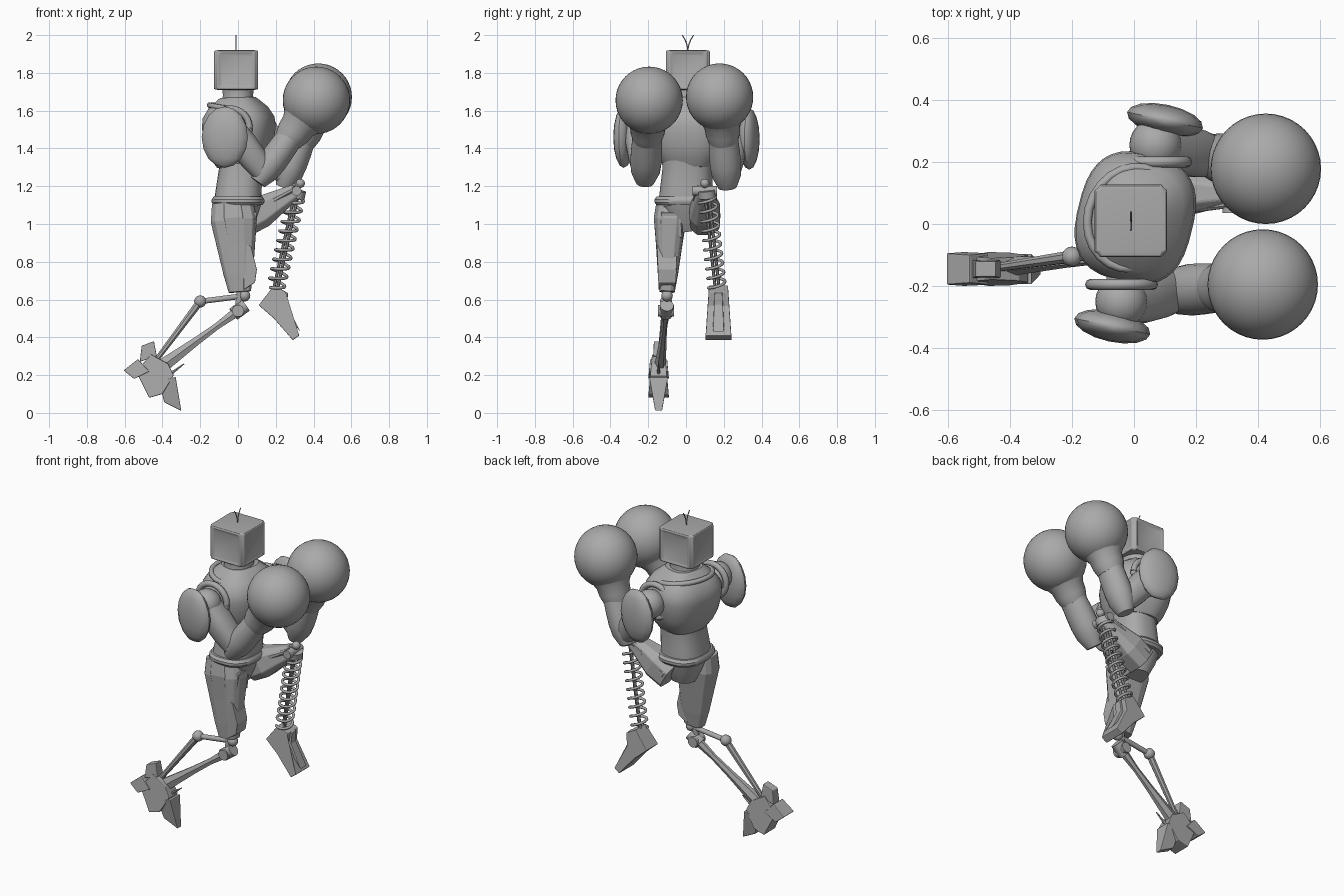
import bpy, bmesh, math
from mathutils import Vector, Matrix

default_cube = bpy.data.objects.get("Cube")
if default_cube:
    bpy.data.objects.remove(default_cube)

colour = (0.4, 0.4, 0.4, 1)
grey = bpy.data.materials.new("plain_grey")
grey.use_nodes = True
grey.diffuse_color = colour
grey.node_tree.nodes["Principled BSDF"].inputs["Base Color"].default_value = colour


def finish(name, bm, smooth=True, bevel=0.0):
    bmesh.ops.recalc_face_normals(bm, faces=bm.faces)
    mesh = bpy.data.meshes.new(name)
    bm.to_mesh(mesh)
    bm.free()
    mesh.materials.append(grey)
    part = bpy.data.objects.new(name, mesh)
    bpy.context.collection.objects.link(part)
    if bevel:
        modifier = part.modifiers.new("soft_edges", 'BEVEL')
        modifier.width = bevel
        modifier.segments = 2
        modifier.limit_method = 'ANGLE'
    if smooth:
        bpy.ops.object.select_all(action='DESELECT')
        bpy.context.view_layer.objects.active = part
        part.select_set(True)
        bpy.ops.object.shade_smooth_by_angle(angle=math.radians(35))


def limb(name, start, end, sizes, wide=1.0, sides=24, power=2.0, twist=0, smooth=True, bevel=0.0):
    """Skin evenly spaced superellipse rings from start to end; wide is width over depth."""
    start, end = Vector(start), Vector(end)
    axis = (end - start).normalized()
    across = Vector((0, 1, 0))
    if abs(axis.y) > 0.9:
        across = Vector((1, 0, 0))
    across = (across - axis * across.dot(axis)).normalized()
    deep = across.cross(axis)
    turn = Matrix.Rotation(math.radians(twist), 3, axis)
    across, deep = turn @ across, turn @ deep
    bm = bmesh.new()
    rings = []
    for k, size in enumerate(sizes):
        centre = start.lerp(end, k / (len(sizes) - 1))
        ring = []
        for i in range(sides):
            angle = math.tau * (i + 0.5) / sides
            c, s = math.cos(angle), math.sin(angle)
            c = math.copysign(abs(c) ** (2 / power), c)
            s = math.copysign(abs(s) ** (2 / power), s)
            ring.append(bm.verts.new(centre + size * (deep * c + across * s * wide)))
        rings.append(ring)
    for low, high in zip(rings, rings[1:]):
        for i in range(sides):
            j = (i + 1) % sides
            bm.faces.new((low[i], low[j], high[j], high[i]))
    bm.faces.new(rings[0])
    bm.faces.new(rings[-1])
    finish(name, bm, smooth, bevel)


def rod(name, start, end, radius, sides=12):
    limb(name, start, end, (radius, radius), sides=sides)


def ball(name, centre, radius, scale=(1, 1, 1), turn=0, segments=24):
    bm = bmesh.new()
    place = Matrix.Translation(centre) @ Matrix.Rotation(math.radians(turn), 4, 'Z')
    place = place @ Matrix.Diagonal((*scale, 1))
    bmesh.ops.create_uvsphere(bm, u_segments=segments, v_segments=segments // 2, radius=radius, matrix=place)
    finish(name, bm)


def prism(name, y, top_half, bottom_half, outline):
    """Solid from an x-z outline whose half width runs from top to bottom."""
    bm = bmesh.new()
    heights = [z for x, z in outline]
    low, high = min(heights), max(heights)
    walls = []
    for sign in (-1, 1):
        wall = []
        for x, z in outline:
            t = (z - low) / (high - low)
            half = bottom_half + (top_half - bottom_half) * t
            wall.append(bm.verts.new((x, y + sign * half, z)))
        walls.append(wall)
    left, right = walls
    for i in range(len(outline)):
        bm.faces.new((left[i - 1], left[i], right[i], right[i - 1]))
    caps = [bm.faces.new(wall) for wall in walls]
    bmesh.ops.triangulate(bm, faces=caps)
    finish(name, bm, False, 0.004)


def wire(name, points, thickness):
    curve = bpy.data.curves.new(name, 'CURVE')
    curve.dimensions = '3D'
    curve.bevel_depth = thickness
    curve.bevel_resolution = 2
    curve.use_fill_caps = True
    spline = curve.splines.new('POLY')
    spline.points.add(len(points) - 1)
    for slot, point in zip(spline.points, points):
        slot.co = (*point, 1)
    curve.materials.append(grey)
    bpy.context.collection.objects.link(bpy.data.objects.new(name, curve))


def coil(name, start, end, u, v, thickness, turns=1):
    count = turns * 24
    points = []
    for i in range(count + 1):
        angle = math.tau * turns * i / count
        points.append(start.lerp(end, i / count) + u * math.cos(angle) + v * math.sin(angle))
    wire(name, points, thickness)


# Head: box with raised panels on its four sides, and two antennas
head = Vector((-0.01, 0.01, 1.815))
bm = bmesh.new()
bmesh.ops.create_cube(bm, size=0.21, matrix=Matrix.Translation(head))
walls = [face for face in bm.faces if abs(face.normal.z) < 0.5]
bmesh.ops.inset_individual(bm, faces=walls, thickness=0.008, depth=0.015)
bmesh.ops.inset_individual(bm, faces=walls, thickness=0.022, depth=-0.008)
finish("head", bm, True, 0.008)
for sign in (-1, 1):
    steps = [i / 4 for i in range(5)]
    wire("antenna", [head + Vector((0, sign * 0.03 * t * t, 0.1 + 0.085 * t)) for t in steps], 0.003)

# Torso, turned a little about the upright axis
limb("neck", (0, 0.01, 1.6), (0, 0.01, 1.72), (0.12, 0.09, 0.08, 0.085), wide=1.1)
limb("chest", (0.01, 0.02, 1.3), (0, 0.02, 1.67), (0.115, 0.15, 0.17, 0.18, 0.187, 0.182, 0.15, 0.09),
     wide=1.12, sides=36, power=2.7, twist=-14)
collar = Vector((-0.005, 0.02, 1.61))
coil("collar_rim", collar, collar, Vector((0.14, -0.03, -0.02)), Vector((0.04, 0.16, 0)), 0.015)
limb("waist", (0, 0, 1.13), (0.02, 0.01, 1.36), (0.125, 0.12, 0.115, 0.12), wide=1.15, sides=32, power=2.5)
limb("belt", (0, 0, 1.1), (0, 0, 1.145), (0.13, 0.14, 0.14, 0.13), wide=1.2, sides=32, power=2.6)
limb("pelvis", (0, 0.02, 0.96), (0, 0, 1.11), (0.06, 0.1, 0.125), wide=1.15, sides=16, power=2.6)

# Arms: shoulder, pad, elbow and round glove
right_arm = ("right", -1, (-0.04, -0.25, 1.51), (0.14, -0.215, 1.27), (0.415, -0.195, 1.655))
left_arm = ("left", 1, (0.07, 0.255, 1.5), (0.265, 0.215, 1.25), (0.425, 0.178, 1.672))
for tag, sign, *joints in (right_arm, left_arm):
    shoulder, elbow, glove = map(Vector, joints)
    outward = Vector((0, sign, 0))
    ball(tag + "_shoulder_ball", shoulder, 0.085)
    rod(tag + "_shoulder_axle", shoulder - outward * 0.09, shoulder + outward * 0.075, 0.05, 20)
    hub = shoulder - outward * 0.055
    coil(tag + "_armhole_rim", hub, hub, Vector((0.1, 0, 0)), Vector((0, 0, 0.1)), 0.018)
    pad = shoulder + outward * 0.08 + Vector((sign * 0.03, 0, -0.05))
    ball(tag + "_shoulder_pad", pad, 0.125, (1, 0.4, 1.3), -12, 16)
    limb(tag + "_upper_arm", shoulder, elbow, (0.07, 0.078, 0.074, 0.06), wide=1.05, power=2.4)
    along = (glove - elbow).normalized()
    wrist = glove - along * 0.19
    limb(tag + "_forearm", elbow - along * 0.06, wrist, (0.045, 0.07, 0.076, 0.075, 0.072, 0.07), wide=1.1)
    limb(tag + "_glove_cuff", wrist - along * 0.07, wrist + along * 0.07, (0.075, 0.09, 0.095, 0.12), sides=28)
    ball(tag + "_glove", glove, 0.178, segments=40)

# Right leg: armoured thigh with the same taper repeated as a side plate
right_hip, right_knee = Vector((-0.03, -0.08, 1.115)), Vector((0.01, -0.1, 0.64))
taper = (0.11, 0.125, 0.11, 0.095, 0.08, 0.06)
limb("right_thigh", right_hip, right_knee, taper, wide=0.68, sides=12, power=3.2, smooth=False, bevel=0.004)
limb("right_thigh_side_plate", right_hip, right_knee.lerp(right_hip, 0.1), [size * 0.6 for size in taper],
     wide=1.2, sides=8, power=4, smooth=False, bevel=0.004)
prism("right_thigh_front_plate", right_hip.y, 0.05, 0.06, [(0.03, 1.08), (0.1, 1.06), (0.08, 0.93), (0.03, 0.92)])
prism("right_knee_plate", right_knee.y, 0.055, 0.045,
      [(0.03, 0.9), (0.07, 0.88), (0.1, 0.76), (0.09, 0.69), (0.03, 0.65)])

# Right knee joint, shin and strut
axle = Vector((0, -0.105, 0.54))
ankle = Vector((-0.44, -0.14, 0.22))
strut_top = Vector((-0.2, -0.105, 0.59))
knee_ball = Vector((0.035, -0.1, 0.62))
ball("right_knee_ball", knee_ball, 0.03)
rod("right_knee_post", right_knee, axle, 0.018)
along = (axle - ankle).normalized()
rod("right_knee_socket", axle - along * 0.03, axle + along * 0.05, 0.037)
for sign in (-1, 1):
    rod("right_knee_axle", axle, axle + Vector((0, sign * 0.042, 0)), 0.032)
limb("right_shin", axle, ankle, (0.03, 0.02, 0.025, 0.035, 0.045), wide=0.75, sides=6, smooth=False)
ball("right_strut_ball", strut_top, 0.032)
rod("right_strut_link", strut_top, knee_ball, 0.015)
limb("right_strut", strut_top, ankle + Vector((0, 0, 0.05)), (0.021, 0.014), sides=8)

# Right foot, hanging toe down
foot_y = -0.145
prism("right_foot_ankle", foot_y, 0.035, 0.055,
      [(-0.54, 0.22), (-0.46, 0.31), (-0.37, 0.26), (-0.34, 0.2), (-0.4, 0.1), (-0.47, 0.08)])
prism("right_foot_toe", foot_y, 0.05, 0.018, [(-0.42, 0.17), (-0.33, 0.19), (-0.3, 0.01), (-0.39, 0.055)])
prism("right_foot_heel", foot_y, 0.045, 0.055, [(-0.605, 0.225), (-0.53, 0.285), (-0.47, 0.22), (-0.55, 0.18)])
prism("right_heel_fin", foot_y, 0.025, 0.03, [(-0.52, 0.27), (-0.51, 0.355), (-0.445, 0.38), (-0.43, 0.3)])
limb("right_foot_spur", (-0.38, foot_y, 0.19), (-0.285, foot_y, 0.26), (0.013, 0.003), sides=6)

# Left leg: raised thigh with ribs and knee
left_hip, left_knee = Vector((0.03, 0.1, 1.01)), Vector((0.31, 0.1, 1.175))
limb("left_thigh", left_hip, left_knee, (0.085, 0.09, 0.065, 0.042), wide=0.95, sides=8, power=3,
     smooth=False, bevel=0.006)
for sign in (-1, 1):
    side = Vector((0, sign * 0.06, 0.03))
    limb("left_thigh_rib", left_hip + side, left_knee + side * 0.6, (0.025, 0.013), sides=8)
rise = Vector((0.02, 0, 0.04))
limb("left_thigh_top_rib", left_hip + rise * 2, left_knee + rise, (0.02, 0.014), sides=8)
ball("left_knee_ball", left_knee + rise, 0.024)
bar = Vector((0, 0.065, 0))
rod("left_knee_axle", left_knee - bar, left_knee + bar, 0.026)

# Left shin: coil spring around two thin rods
spring_top, spring_end = Vector((0.31, 0.11, 1.16)), Vector((0.2, 0.165, 0.66))
along = (spring_end - spring_top).normalized()
u = along.orthogonal().normalized()
v = along.cross(u)
coil("left_shin_spring", spring_top, spring_end, u * 0.045, v * 0.045, 0.008, 10)
for sign in (-1, 1):
    rod("left_shin_rod", spring_top + v * sign * 0.014, spring_end + v * sign * 0.014, 0.009, 8)
rod("left_spring_cap", spring_top - along * 0.02, spring_top + along * 0.02, 0.048, 16)

# Left foot
left_foot_y = 0.172
prism("left_foot", left_foot_y, 0.05, 0.07,
      [(0.19, 0.675), (0.11, 0.57), (0.19, 0.5), (0.29, 0.385), (0.325, 0.41), (0.245, 0.565), (0.255, 0.64)])
prism("left_foot_ridge", left_foot_y, 0.02, 0.03, [(0.24, 0.645), (0.265, 0.635), (0.26, 0.57), (0.33, 0.43), (0.22, 0.56)])
